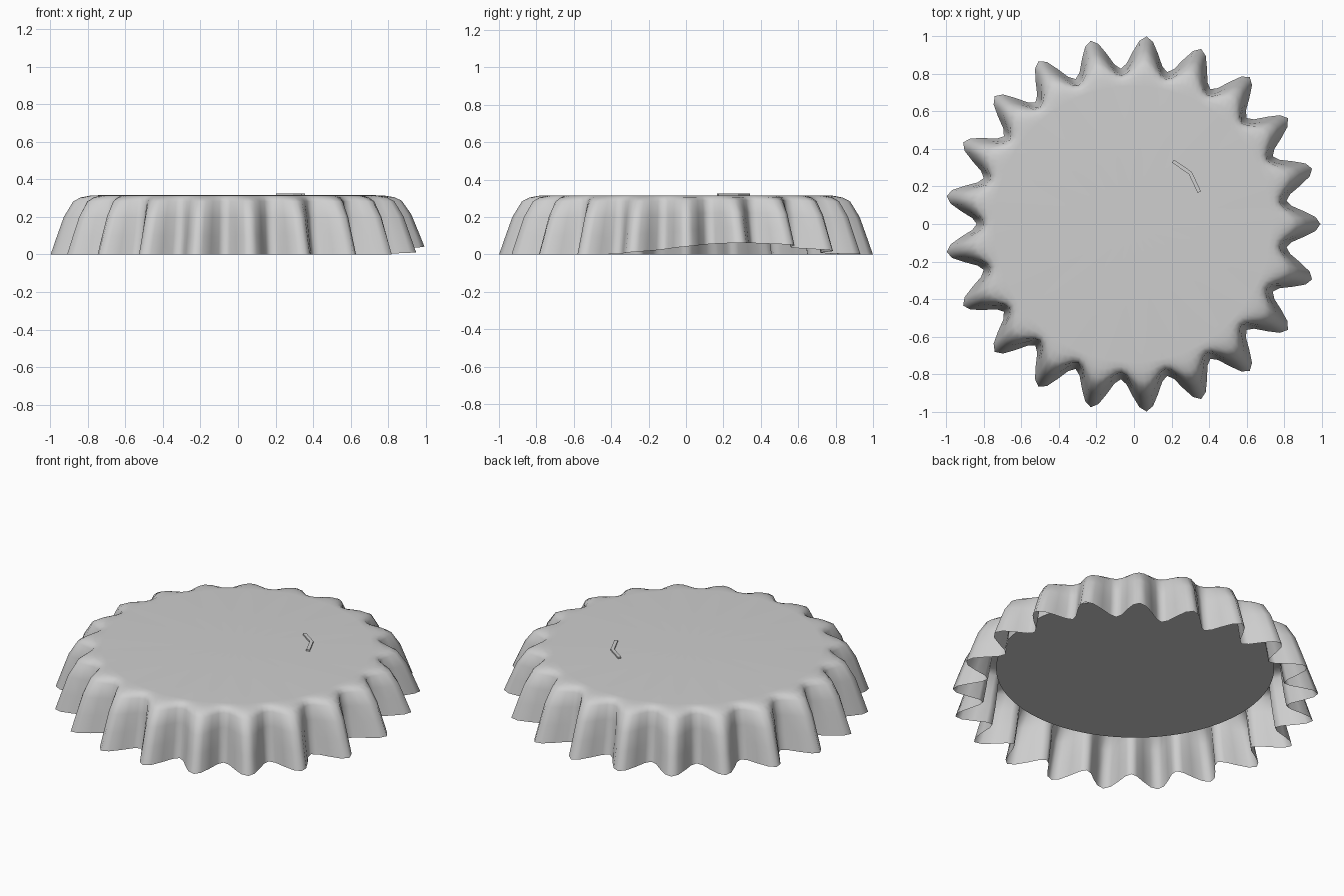
import bpy, bmesh, math

if "Cube" in bpy.data.objects:
    bpy.data.objects.remove(bpy.data.objects["Cube"])

CX = -0.008          # centring offset, the cap has an odd number of flutes
FLUTES, PER = 21, 8
TOP = 0.316

metal = bpy.data.materials.new("light_grey_metal")
metal.diffuse_color = (0.62, 0.62, 0.62, 1)
metal.use_nodes = True
metal.node_tree.nodes["Principled BSDF"].inputs["Base Color"].default_value = metal.diffuse_color


def finish(name, bm, smooth):
    me = bpy.data.meshes.new(name)
    bmesh.ops.recalc_face_normals(bm, faces=bm.faces)
    for f in bm.faces:
        f.smooth = smooth
    bm.to_mesh(me)
    bm.free()
    me.materials.append(metal)
    ob = bpy.data.objects.new(name, me)
    bpy.context.collection.objects.link(ob)
    return ob


# Fluted cap shell: rings of (mean radius, flute depth, height)
rings = [(0.735, 0.0, TOP), (0.775, 0.012, 0.314), (0.81, 0.03, 0.304),
         (0.836, 0.044, 0.283), (0.866, 0.065, 0.20),
         (0.890, 0.077, 0.10), (0.916, 0.086, 0.0)]


def lift(a):
    # pried-up stretch of the lower rim
    d = (a - math.radians(20) + math.pi) % (2 * math.pi) - math.pi
    d /= math.radians(52)
    return 0.062 * math.cos(d * math.pi / 2) ** 2 if abs(d) < 1 else 0.0


bm = bmesh.new()
n = FLUTES * PER
prev = None
for r, amp, z in rings:
    ring = []
    for i in range(n):
        a = 2 * math.pi * i / n
        rad = r + amp * math.cos(FLUTES * a)
        h = z + lift(a) * (1 - z / TOP)
        ring.append(bm.verts.new((CX + rad * math.cos(a), rad * math.sin(a), h)))
    if prev is None:
        centre = bm.verts.new((CX, 0, TOP))
        for i in range(n):
            bm.faces.new((centre, ring[i], ring[(i + 1) % n]))
    else:
        for i in range(n):
            j = (i + 1) % n
            bm.faces.new((prev[i], ring[i], ring[j], prev[j]))
    prev = ring
# open sheet: make sure the top faces upward
shell = finish("cap_shell", bm, True)
if shell.data.polygons[0].normal.z < 0:
    shell.data.flip_normals()

# Liner disc inside the cap
bm = bmesh.new()
bmesh.ops.create_cone(bm, cap_ends=True, segments=80, radius1=0.76,
                      radius2=0.74, depth=0.11)
bmesh.ops.translate(bm, verts=bm.verts, vec=(CX, 0, 0.245))
finish("inner_liner", bm, False)

# Small bent scratch mark on the top
path = [(0.208, 0.335), (0.30, 0.272), (0.348, 0.17)]
side = [(0.005, 0.008), (0.008, 0.006), (0.009, 0.004)]
bm = bmesh.new()
rows = []
for (x, y), (sx, sy) in zip(path, side):
    rows.append([bm.verts.new((x + k * sx, y + k * sy, z))
                 for k, z in ((-1, TOP), (1, TOP), (1, 0.325), (-1, 0.325))])
for a, b in zip(rows, rows[1:]):
    for i in range(4):
        j = (i + 1) % 4
        bm.faces.new((a[i], a[j], b[j], b[i]))
bm.faces.new(rows[0])
bm.faces.new(rows[-1])
finish("scratch_mark", bm, False)
